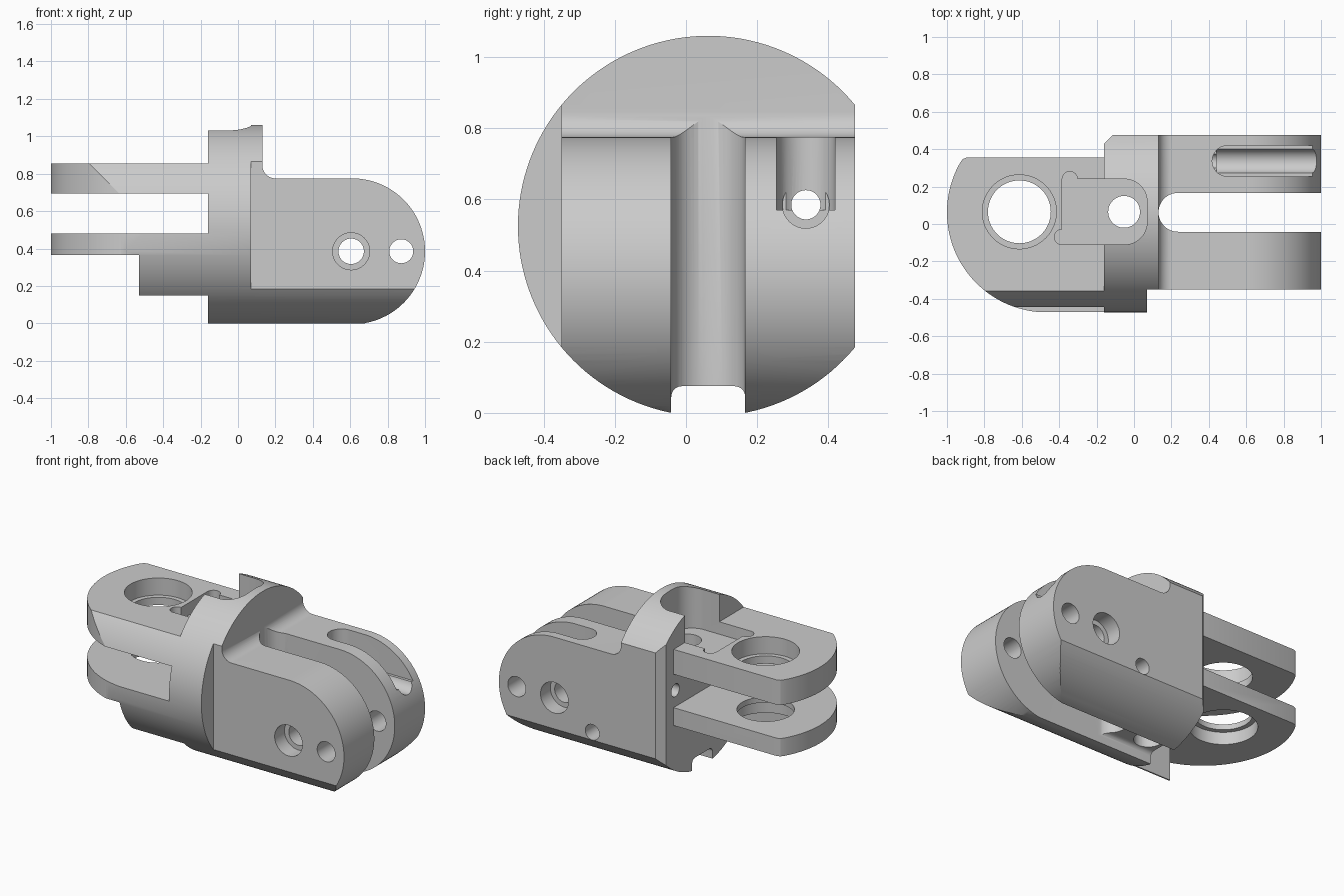
import bpy, bmesh
from math import cos, sin, radians

if "Cube" in bpy.data.objects:
    bpy.data.objects.remove(bpy.data.objects["Cube"])

CY, CZ, R = 0.0625, 0.525, 0.535   # main cylinder axis and radius


def arc(cx, cy, r, a0, a1, n=24):
    return [(cx + r * cos(radians(a0 + (a1 - a0) * i / n)),
             cy + r * sin(radians(a0 + (a1 - a0) * i / n))) for i in range(n + 1)]


def prism(name, pts, axis, lo, hi):
    """Extrude a 2D profile along an axis (x: yz, y: xz, z: xy)."""
    def place(a, b, t):
        return {'x': (t, a, b), 'y': (a, t, b), 'z': (a, b, t)}[axis]
    bm = bmesh.new()
    ends = [[bm.verts.new(place(a, b, t)) for a, b in pts] for t in (lo, hi)]
    for ring in ends:
        bm.faces.new(ring)
    n = len(pts)
    for i in range(n):
        j = (i + 1) % n
        bm.faces.new((ends[0][i], ends[0][j], ends[1][j], ends[1][i]))
    bmesh.ops.recalc_face_normals(bm, faces=bm.faces[:])
    me = bpy.data.meshes.new(name)
    bm.to_mesh(me)
    bm.free()
    ob = bpy.data.objects.new(name, me)
    bpy.context.collection.objects.link(ob)
    return ob


def rod(name, a, b, r, axis, lo, hi, n=48):
    return prism(name, arc(a, b, r, 0, 360 - 360 / n, n - 1), axis, lo, hi)


def box(name, x0, x1, y0, y1, z0, z1):
    return prism(name, [(x0, y0), (x1, y0), (x1, y1), (x0, y1)], 'z', z0, z1)


body = rod("hinge_body", CY, CZ, R, 'x', -1.1, 1.1, 144)


def apply(cutter, op='DIFFERENCE'):
    m = body.modifiers.new(cutter.name, 'BOOLEAN')
    m.operation, m.object, m.solver = op, cutter, 'EXACT'
    bpy.context.view_layer.objects.active = body
    bpy.ops.object.modifier_apply(modifier=m.name)
    bpy.data.objects.remove(cutter)


# Outline seen from above: round tongue, stepped back flat, front flat
plan = arc(-0.465, CY, R, 270, 150, 48) + [
    (-0.915, 0.347), (-0.895, 0.355), (-0.16, 0.355), (-0.16, 0.43), (-0.115, 0.475),
    (1.2, 0.475), (1.2, -0.35), (0.07, -0.35), (0.07, -0.7), (-0.465, -0.7)]
apply(prism("plan_outline", plan, 'z', -0.2, 1.3), 'INTERSECT')

# Outline seen from the front: fork plates, collar, filleted round-ended arms
side = [(-1.2, 0.365), (-1.2, 0.855), (-0.16, 0.855), (-0.16, 1.2), (0.13, 1.2)]
side += arc(0.20, 0.845, 0.07, 180, 270, 12) + arc(0.61, 0.385, 0.39, 90, -80, 48)
side += [(0.678, -0.1), (-0.16, -0.1), (-0.16, 0.15), (-0.53, 0.15), (-0.53, 0.365)]
apply(prism("side_outline", side, 'y', -0.8, 0.8), 'INTERSECT')

# Gap between the plates, and space under the lower plate behind the front rim
apply(box("plate_gap", -1.2, -0.16, -0.8, 0.8, 0.48, 0.695))
apply(box("under_plate", -1.2, -0.16, -0.31, 0.8, -0.3, 0.365))

# Slot between the arms and the channel below the collar
apply(prism("arm_slot", arc(0.235, CY, 0.104, 90, 270) + [(1.2, CY - 0.104), (1.2, CY + 0.104)],
            'z', -0.2, 1.2))
channel = [(CY - 0.104, -0.1), (CY + 0.104, -0.1)]
channel += arc(CY + 0.074, 0.045, 0.03, 0, 90, 8) + arc(CY - 0.074, 0.045, 0.03, 90, 180, 8)
apply(prism("bottom_channel", channel, 'x', -0.3, 0.235))

# Top pocket with corner reliefs and a vertical hole
pocket = [(-0.385, 0.24), (-0.385, -0.11)]
pocket += arc(-0.05, 0.01, 0.12, 270, 360, 12) + arc(-0.05, 0.12, 0.12, 0, 90, 12)
apply(prism("top_pocket", pocket, 'z', 0.775, 1.3))
for x, y in ((-0.343, 0.24), (-0.385, -0.07)):
    apply(rod("pocket_relief", x, y, 0.041, 'z', 0.775, 1.3, 32))
apply(rod("pocket_hole", -0.053, 0.065, 0.085, 'z', -0.2, 1.3))

# Pivot holes in the plates, with outer bearing seats
apply(rod("plate_hole", -0.613, 0.065, 0.168, 'z', -0.2, 1.3, 64))
apply(rod("upper_seat", -0.613, 0.065, 0.198, 'z', 0.745, 1.3, 64))
apply(rod("lower_seat", -0.613, 0.065, 0.198, 'z', -0.2, 0.445, 64))

# Cross holes through the arms
apply(rod("cross_hole", 0.605, 0.385, 0.068, 'y', -0.8, 0.8))
apply(rod("front_seat", 0.605, 0.385, 0.099, 'y', -0.8, -0.25))
apply(rod("back_seat", 0.605, 0.385, 0.099, 'y', 0.375, 0.8))
apply(rod("end_hole", 0.873, 0.385, 0.064, 'y', -0.8, 0.8))
apply(rod("back_hole", 0.335, 0.235, 0.05, 'y', 0.12, 0.8))

# Groove along the back arm, with its long bore
apply(prism("arm_groove", arc(0.50, 0.337, 0.082, 90, 270) + [(1.2, 0.255), (1.2, 0.419)],
            'z', 0.57, 1.2))
apply(rod("groove_bore", 0.337, 0.585, 0.066, 'x', 0.44, 1.2))
apply(rod("long_hole", 0.337, 0.585, 0.041, 'x', -1.2, 1.2))

# Smooth curved surfaces, crisp edges
bpy.ops.object.select_all(action='DESELECT')
body.select_set(True)
bpy.context.view_layer.objects.active = body
bpy.ops.object.shade_smooth_by_angle(angle=radians(25))
